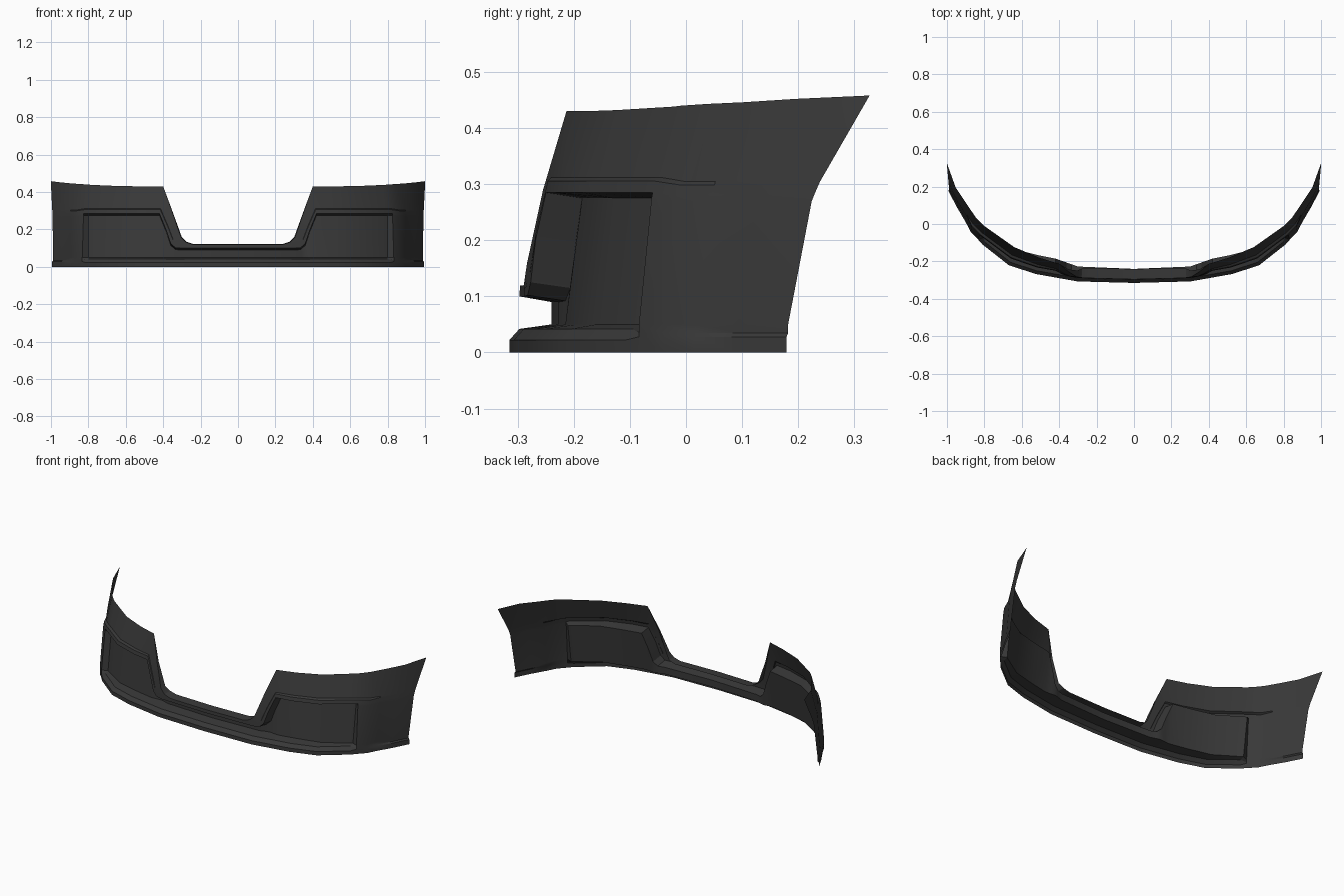
import bpy
import bmesh
from mathutils import Vector

cube = bpy.data.objects.get("Cube")
if cube:
    bpy.data.objects.remove(cube, do_unlink=True)

# Plan curves of one half: (station, x, y)
LOW = [(0, 0, -.297), (.3, .3, -.289), (.52, .52, -.25), (.66, .66, -.205),
       (.85, .85, -.055), (.93, .925, .06), (1, .988, .182)]
TOP = [(0, 0, -.235), (.4, .4, -.21), (.52, .51, -.175), (.66, .64, -.12),
       (.85, .83, .01), (.95, .953, .19), (1, 1, .315)]
FLOOR = [(0, 0, -.24), (.27, .27, -.238), (.42, .42, -.185), (.52, .52, -.165),
         (.66, .66, -.13), (.8, .8, -.04)]


def mix(a, b, t):
    return a + (b - a) * t


def plan(curve, u):
    """Point on a plan curve at station u."""
    for a, b in zip(curve, curve[1:]):
        if u <= b[0]:
            break
    t = (u - a[0]) / (b[0] - a[0])
    return Vector((mix(a[1], b[1], t), mix(a[2], b[2], t)))


def skin(u, z, out=0.0):
    """Point on the leaning outer skin, pushed outwards by out."""
    t = max(0, (z - .08) / .36) ** 1.8
    p = mix(plan(LOW, u), plan(TOP, u), t)
    d = (plan(LOW, min(u + .03, 1)) - plan(LOW, max(u - .03, 0))).normalized()
    p += Vector((d.y, -d.x)) * out
    return (p.x, p.y, z)


def column(u_top, u_low, z_top, z_pocket, band, out, flange, kind):
    """One vertical profile from the top edge down to the lip."""
    u_mid = mix(u_low, u_top, .25)
    rows = [skin(u_top, z_top, -flange),
            skin(u_top, z_top - flange * .05),
            skin(u_mid, z_pocket + band),
            skin(u_mid, z_pocket + band * .75, out),
            skin(u_low, z_pocket, out)]
    if kind == "pocket":
        f = plan(FLOOR, u_low)
        lean = .03 * (z_pocket - .1) / .185
        rows += [(f.x, f.y, z_pocket - .01), (f.x, f.y - lean, .05),
                 skin(u_low, .042), skin(u_low, .022, .018), skin(u_low, 0, .018)]
    else:
        foot = .012 if kind == "frame" else .006
        rows += [skin(u_low, z_pocket - .01, out), skin(u_low, .05, out),
                 skin(u_low, .035, out), skin(u_low, .028, foot), skin(u_low, 0, foot)]
    return rows


# Centre bar, sloped notch, pocket, frame, then side wing
columns = [
    column(0, 0, .122, .1, .014, 0, .055, "pocket"),
    column(.24, .3, .122, .1, .014, 0, .055, "pocket"),
    column(.28, .335, .135, .102, .016, 0, .05, "pocket"),
    column(.305, .36, .16, .125, .02, 0, .035, "pocket"),
    column(.35, .385, .29, .2, .024, .003, .012, "pocket"),
    column(.4, .42, .43, .285, .027, .005, 0, "pocket"),
    column(.52, .52, .43, .285, .027, .01, 0, "pocket"),
    column(.66, .66, .432, .285, .027, .012, 0, "pocket"),
    column(.8, .8, .438, .285, .027, .012, 0, "pocket"),
    column(.825, .825, .44, .285, .027, .012, 0, "frame"),
    column(.865, .865, .443, .28, .025, .012, 0, "frame"),
    column(.9, .9, .446, .28, .025, 0, 0, "wing"),
    column(.95, .95, .452, .28, .025, 0, 0, "wing"),
    column(1, 1, .458, .28, .025, 0, 0, "wing"),
]

# Bumper skin
bm = bmesh.new()
grid = [[bm.verts.new(p) for p in col] for col in columns]
for a, b in zip(grid, grid[1:]):
    for i in range(len(a) - 1):
        bm.faces.new((a[i], a[i + 1], b[i + 1], b[i]))
bmesh.ops.remove_doubles(bm, verts=bm.verts, dist=.0005)
mesh = bpy.data.meshes.new("bumper_skin")
bm.to_mesh(mesh)
bm.free()
bumper = bpy.data.objects.new("bumper_skin", mesh)
bpy.context.collection.objects.link(bumper)

# Dark plastic
mat = bpy.data.materials.new("dark_grey_plastic")
mat.use_nodes = True
colour = (.04, .04, .04, 1)
mat.diffuse_color = colour
shader = next(n for n in mat.node_tree.nodes if n.type == "BSDF_PRINCIPLED")
shader.inputs["Base Color"].default_value = colour
mesh.materials.append(mat)

# Mirror the half and smooth the gentle curves
mirror = bumper.modifiers.new("Mirror", "MIRROR")
mirror.use_clip = True
bpy.context.view_layer.objects.active = bumper
bumper.select_set(True)
bpy.ops.object.shade_smooth_by_angle(angle=.45)
